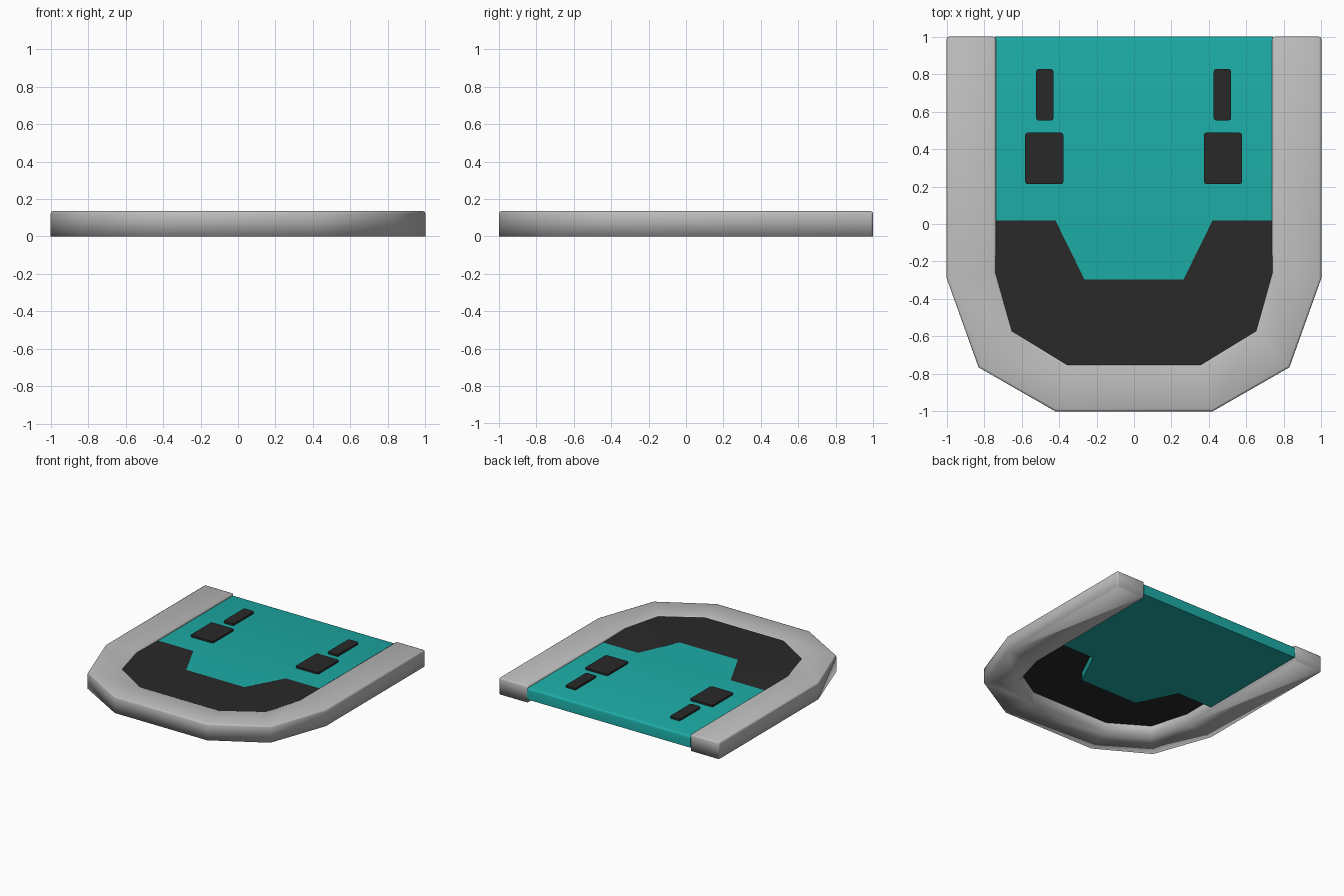
import bpy, bmesh, math

if "Cube" in bpy.data.objects:
    bpy.data.objects.remove(bpy.data.objects["Cube"])


def material(name, rgb):
    m = bpy.data.materials.new(name)
    m.diffuse_color = (*rgb, 1)
    m.use_nodes = True
    m.node_tree.nodes["Principled BSDF"].inputs["Base Color"].default_value = m.diffuse_color
    return m


GREY = material("light_grey", (0.52, 0.52, 0.52))
TEAL = material("teal", (0.012, 0.41, 0.38))
BLACK = material("charcoal", (0.022, 0.022, 0.022))
TOP, SHEET = 0.135, 0.119


def finish(bm, name, mat, angle=40):
    bmesh.ops.recalc_face_normals(bm, faces=bm.faces)
    mesh = bpy.data.meshes.new(name)
    bm.to_mesh(mesh)
    bm.free()
    ob = bpy.data.objects.new(name, mesh)
    bpy.context.collection.objects.link(ob)
    mesh.materials.append(mat)
    bpy.ops.object.select_all(action='DESELECT')
    ob.select_set(True)
    bpy.context.view_layer.objects.active = ob
    bpy.ops.object.shade_smooth_by_angle(angle=math.radians(angle))
    return ob


def mirrored(half):
    """Left half path, back to front, continued on the right side."""
    return half + [(-x, y) for x, y in reversed(half)]


def sheet_z(y):
    """The panels rise gently to meet the frame top at the front."""
    return SHEET + 0.012 * min(1, max(0, (0.02 - y) / 0.55))


def sweep(bm, rings):
    """Skin a row of four-cornered sections and close both ends."""
    for a, b in zip(rings, rings[1:]):
        for i in range(4):
            j = (i + 1) % 4
            bm.faces.new((a[i], a[j], b[j], b[i]))
    bm.faces.new(rings[0])
    bm.faces.new(rings[-1])
    bmesh.ops.recalc_face_normals(bm, faces=bm.faces)


def section_rings(bm, outer, inner, bottom, top):
    return [[bm.verts.new(p) for p in
             ((ox, oy, bottom), (ox, oy, top(oy)),
              (ix, iy, top(iy)), (ix, iy, bottom))]
            for (ox, oy), (ix, iy) in zip(outer, inner)]


# U-shaped frame: a rectangular section swept along the outline
outer = mirrored([(-1, 1), (-1, -0.29), (-0.83, -0.765), (-0.42, -1)])
inner = mirrored([(-0.738, 1), (-0.738, -0.26), (-0.65, -0.57), (-0.355, -0.75)])
bm = bmesh.new()
sweep(bm, section_rings(bm, outer, inner, 0, lambda y: TOP))
# round only the edges that do not lie on the ground
top_edges = [e for e in bm.edges if e.verts[0].co.z + e.verts[1].co.z > 0.01
             and e.calc_face_angle(0) > math.radians(60)]
bmesh.ops.bevel(bm, geom=top_edges, offset=0.012, segments=2,
                profile=0.5, affect='EDGES')
finish(bm, "outer_frame", GREY, 100)

# Teal panel: a solid slab with a front tongue and a rounded back lip
outline = mirrored([(-0.742, 1), (-0.742, 0.02), (-0.42, 0.02), (-0.265, -0.295)])
bm = bmesh.new()
lower = bm.faces.new([bm.verts.new((x, y, 0.025)) for x, y in outline])
upper = bmesh.ops.extrude_face_region(bm, geom=[lower], use_keep_orig=True)
for v in upper["geom"]:
    if isinstance(v, bmesh.types.BMVert):
        v.co.z = sheet_z(v.co.y)
bmesh.ops.recalc_face_normals(bm, faces=bm.faces)
lip = [e for e in bm.edges
       if all(v.co.y > 0.99 and v.co.z > 0.1 for v in e.verts)]
bmesh.ops.bevel(bm, geom=lip, offset=0.018, segments=3,
                profile=0.5, affect='EDGES')
finish(bm, "main_panel", TEAL, 40)

# Dark front panel wrapped around the tongue
half_out = [(-0.745, 0.02), (-0.745, -0.26), (-0.655, -0.574), (-0.357, -0.755)]
half_in = [(-0.42, 0.02), (-0.37, -0.08), (-0.32, -0.185), (-0.265, -0.295)]
bm = bmesh.new()
sweep(bm, section_rings(bm, mirrored(half_out), mirrored(half_in),
                        0.09, sheet_z))
finish(bm, "front_panel", BLACK)

# Raised pads, mirrored left and right
for side, sx in (("left", -1), ("right", 1)):
    for part, x, y, w, d in (("wide_pad", 0.477, 0.35, 0.205, 0.275),
                             ("narrow_pad", 0.474, 0.69, 0.093, 0.275)):
        bm = bmesh.new()
        bmesh.ops.create_cube(bm, size=1)
        for v in bm.verts:
            v.co = (sx * x - 0.002 + v.co.x * w, y + v.co.y * d,
                    0.126 + v.co.z * 0.016)
        upright = [e for e in bm.edges
                   if abs(e.verts[0].co.z - e.verts[1].co.z) > 0.01]
        bmesh.ops.bevel(bm, geom=upright, offset=0.014, segments=2,
                        profile=0.5, affect='EDGES')
        finish(bm, f"{side}_{part}", BLACK)
